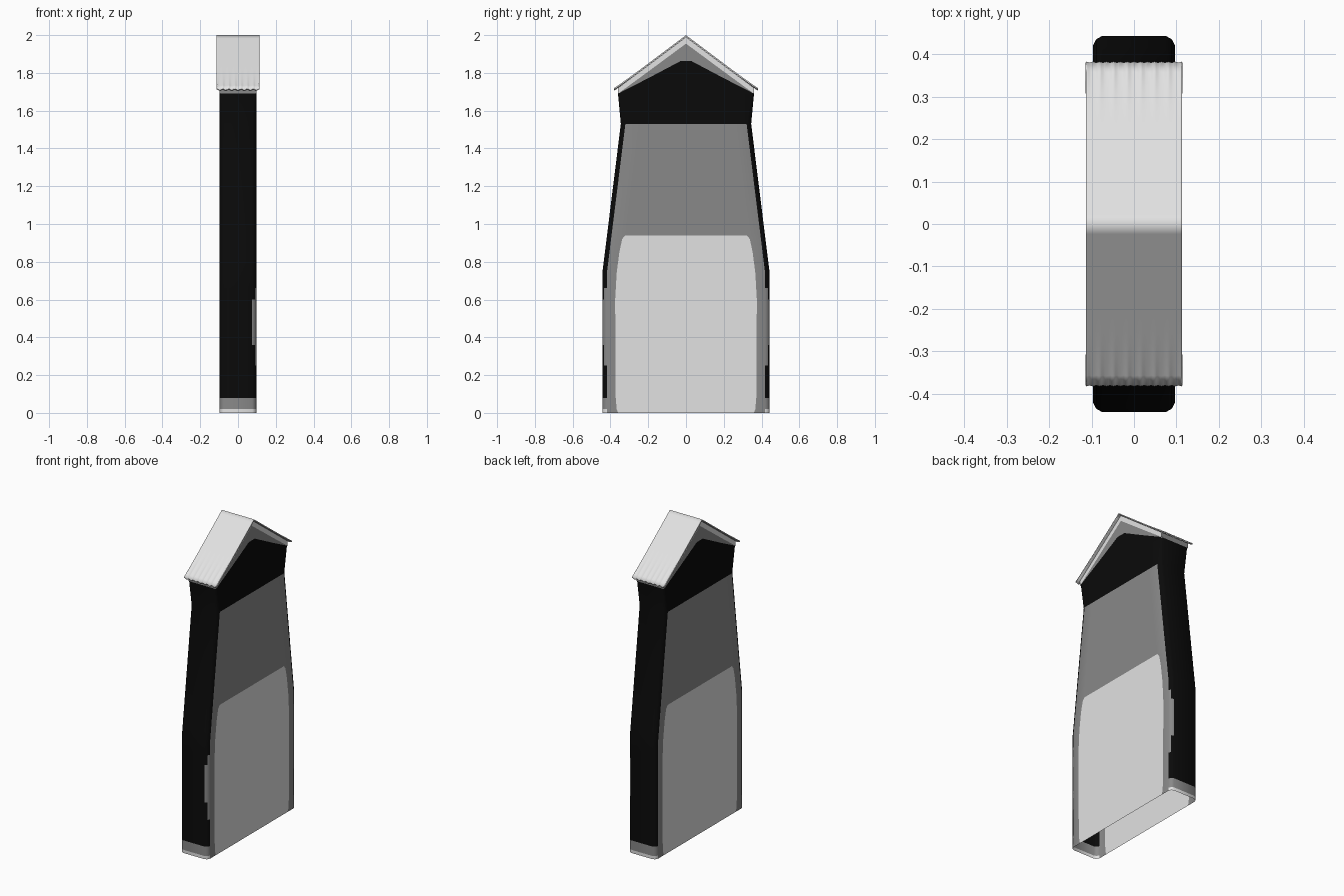
import bpy, bmesh, math

cube = bpy.data.objects.get("Cube")
if cube:
    bpy.data.objects.remove(cube, do_unlink=True)


def material(name, value):
    mat = bpy.data.materials.new(name)
    mat.use_nodes = True
    mat.diffuse_color = (value, value, value, 1)
    mat.node_tree.nodes["Principled BSDF"].inputs["Base Color"].default_value = (value, value, value, 1)
    return mat


BLACK, MID, LIGHT = range(3)
MATERIALS = [material("black", 0.003), material("mid grey", 0.25), material("off white", 0.76)]


def finish(bm, name, angle):
    mesh = bpy.data.meshes.new(name)
    bm.to_mesh(mesh)
    bm.free()
    for mat in MATERIALS:
        mesh.materials.append(mat)
    obj = bpy.data.objects.new(name, mesh)
    bpy.context.collection.objects.link(obj)
    bpy.ops.object.select_all(action='DESELECT')
    obj.select_set(True)
    bpy.context.view_layer.objects.active = obj
    bpy.ops.object.shade_smooth_by_angle(angle=math.radians(angle))
    return obj


def lerp_table(table, t):
    for (a, va), (b, vb) in zip(table, table[1:]):
        if t <= b:
            return va + (vb - va) * (t - a) / (b - a)
    return table[-1][1]


# Bag body: stacked rounded rings, open at the bottom
HALF_X = 0.097
WIDTH = [(0, 0.443), (0.74, 0.443), (1.53, 0.345), (1.69, 0.36)]
CORNER = [(0, 0.024), (1.53, 0.024), (1.69, 0.01)]
PANEL = [(0, 0.36), (0.02, 0.367), (0.08, 0.372), (0.6, 0.375), (0.74, 0.367),
         (0.85, 0.353), (0.92, 0.338), (0.94, 0.322), (1.53, 0.25), (1.69, 0.25)]
LEVELS = [0, 0.02, 0.08, 0.25, 0.36, 0.6, 0.66, 0.74, 0.8, 0.85, 0.89, 0.92, 0.94, 1.53, 1.69]


def ring(z):
    w, c, p = (lerp_table(t, z) for t in (WIDTH, CORNER, PANEL))
    half = [(HALF_X, p), (HALF_X, w - c), (HALF_X - 0.3 * c, w - 0.35 * c), (HALF_X - 0.9 * c, w)]
    side = [(x, -y) for x, y in reversed(half)] + half
    return side + [(-x, -y) for x, y in side]


def body_colour(k, z):
    column = k % 8
    if column in (2, 3, 4):
        if z > 1.53:
            return BLACK
        return LIGHT if column == 3 and z < 0.94 else MID
    if z < 0.08:
        return LIGHT if z < 0.02 else MID
    # Printed patches wrapping round the corners of one broad side
    if k < 7 and (0.36 < z < 0.6 or (column in (1, 5) and 0.25 < z < 0.66)):
        return MID
    return BLACK


bm = bmesh.new()
rings = [[bm.verts.new((x, y, z)) for x, y in ring(z)] for z in LEVELS]
for low, high, z0, z1 in zip(rings, rings[1:], LEVELS, LEVELS[1:]):
    for k in range(16):
        n = (k + 1) % 16
        face = bm.faces.new((low[k], low[n], high[n], high[k]))
        face.material_index = body_colour(k, (z0 + z1) / 2)
finish(bm, "bag_body", 40)

# Gable: pointed end walls with black, grey and white bands
ROWS = [
    lambda y: 1.69,
    lambda y: min(1.862, 1.878 - 0.53 * y),
    lambda y: 1.955 - 0.74 * y,
    lambda y: 1.99 - 0.75 * y,
]
COLUMNS = [-0.36, -0.2, -0.03, 0, 0.03, 0.2, 0.36]
bm = bmesh.new()
for side in (-1, 1):
    for a, b in zip(COLUMNS, COLUMNS[1:]):
        for band, (low, high) in enumerate(zip(ROWS, ROWS[1:])):
            corners = [(a, low), (b, low), (b, high), (a, high)]
            verts = [bm.verts.new((side * HALF_X, y, max(1.69, row(abs(y))))) for y, row in corners]
            face = bm.faces.new(verts if side > 0 else verts[::-1])
            face.material_index = band
    # Narrow grey wall under the eave
    edge = [(-1, 1.69), (1, 1.69), (1, 1.72), (-1, 1.72)]
    verts = [bm.verts.new((x * HALF_X, side * 0.36, z)) for x, z in edge]
    bm.faces.new(verts if side < 0 else verts[::-1]).material_index = MID
bmesh.ops.remove_doubles(bm, verts=bm.verts, dist=0.0001)
finish(bm, "gable", 30)

# Folded top: thin pitched sheet with crimped eaves
NX, NY = 56, 32
bm = bmesh.new()
grid = []
for j in range(NY + 1):
    y = 0.38 * (2 * j / NY - 1)
    fade = max(0, (abs(y) - 0.22) / 0.16) ** 2
    row = []
    for i in range(NX + 1):
        x = 0.113 * (2 * i / NX - 1)
        ripple = 0.004 * fade * math.cos(14 * math.pi * i / NX)
        out = math.copysign(0.6 * ripple, y)
        row.append(bm.verts.new((x, y + out, 2 - 0.75 * abs(y) + 0.8 * ripple)))
    grid.append(row)
for r0, r1 in zip(grid, grid[1:]):
    for i in range(NX):
        bm.faces.new((r0[i], r0[i + 1], r1[i + 1], r1[i])).material_index = LIGHT
roof = finish(bm, "folded_top", 80)
solid = roof.modifiers.new("thickness", 'SOLIDIFY')
solid.thickness = 0.007
solid.offset = -1
